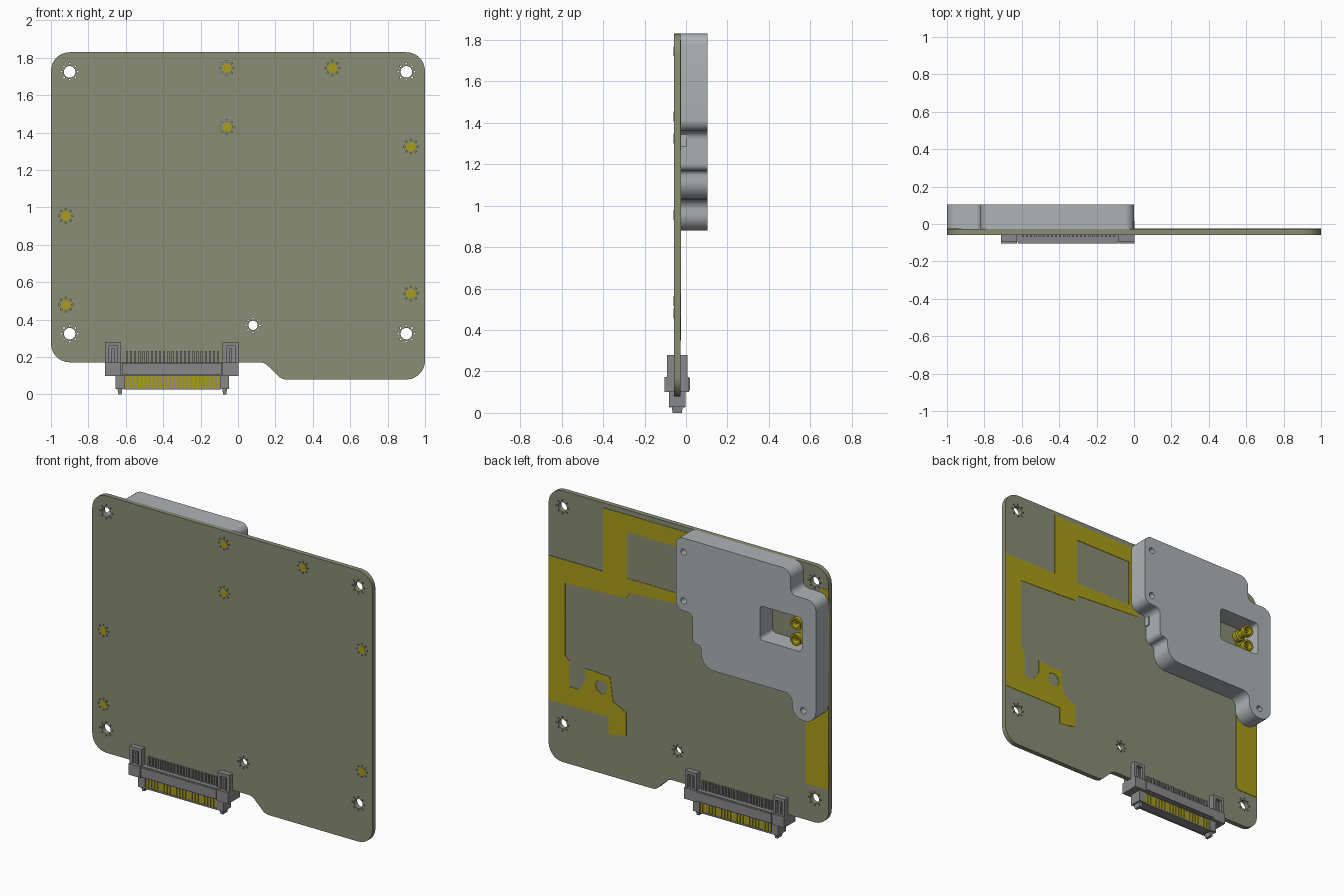
import bpy, bmesh, math
from mathutils import Vector, Matrix

cube = bpy.data.objects.get("Cube")
if cube:
    bpy.data.objects.remove(cube, do_unlink=True)


def material(name, r, g, b):
    m = bpy.data.materials.new(name)
    m.use_nodes = True
    m.diffuse_color = (r, g, b, 1)
    m.node_tree.nodes["Principled BSDF"].inputs["Base Color"].default_value = (r, g, b, 1)
    return m


OLIVE = material("olive board", .25, .27, .18)
GOLD = material("gold contact", .40, .34, .01)
METAL = material("light metal", .43, .45, .47)
PLASTIC = material("grey plastic", .25, .25, .26)

FRONT, BACK = -.058, -.027       # board faces
MID = (FRONT + BACK) / 2
COVER_Y = .104


def add(name, mesh, mat, smooth=False):
    ob = bpy.data.objects.new(name, mesh)
    bpy.context.collection.objects.link(ob)
    mesh.materials.clear()
    mesh.materials.append(mat)
    if smooth:
        bpy.ops.object.select_all(action='DESELECT')
        ob.select_set(True)
        bpy.context.view_layer.objects.active = ob
        bpy.ops.object.shade_smooth_by_angle(angle=math.radians(35))
    return ob


def rounded(corners, steps=7):
    """Round each (x, z, radius) corner of a closed outline."""
    out = []
    for i, (x, z, r) in enumerate(corners):
        p = Vector((x, z))
        a = Vector(corners[i - 1][:2]) - p
        b = Vector(corners[(i + 1) % len(corners)][:2]) - p
        if not r:
            out.append(p)
            continue
        half = a.angle(b) / 2
        cut = r / math.tan(half)
        centre = p + (a.normalized() + b.normalized()).normalized() * r / math.sin(half)
        start, end = p + a.normalized() * cut - centre, p + b.normalized() * cut - centre
        sweep = start.angle_signed(end)
        for k in range(steps + 1):
            out.append(centre + Matrix.Rotation(-sweep * k / steps, 2) @ start)
    return out


def circle(x, z, r, n=20):
    return [(x + r * math.cos(math.tau * k / n), z + r * math.sin(math.tau * k / n)) for k in range(n)]


def rect(x0, x1, z0, z1, r=0):
    return rounded([(x0, z0, r), (x1, z0, r), (x1, z1, r), (x0, z1, r)])


def plate(name, loops, y0, y1, mat, smooth=False):
    """Extrude outlines (with holes) drawn in x, z from y0 to y1."""
    cu = bpy.data.curves.new(name, 'CURVE')
    cu.dimensions, cu.fill_mode, cu.extrude = '2D', 'BOTH', (y1 - y0) / 2
    for loop in loops:
        sp = cu.splines.new('POLY')
        sp.points.add(len(loop) - 1)
        for pt, (x, z) in zip(sp.points, loop):
            pt.co = (x, z, 0, 1)
        sp.use_cyclic_u = True
    tmp = bpy.data.objects.new(name + "_outline", cu)
    bpy.context.collection.objects.link(tmp)
    dg = bpy.context.evaluated_depsgraph_get()
    mesh = bpy.data.meshes.new_from_object(tmp.evaluated_get(dg))
    bpy.data.objects.remove(tmp, do_unlink=True)
    mesh.transform(Matrix.Translation((0, (y0 + y1) / 2, 0)) @ Matrix.Rotation(math.pi / 2, 4, 'X'))
    return add(name, mesh, mat, smooth)


def boxes(name, spans, mat):
    """Join boxes given as (x0, x1, y0, y1, z0, z1)."""
    bm = bmesh.new()
    for x0, x1, y0, y1, z0, z1 in spans:
        m = Matrix.Translation(((x0 + x1) / 2, (y0 + y1) / 2, (z0 + z1) / 2))
        bmesh.ops.create_cube(bm, size=1, matrix=m @ Matrix.Diagonal((x1 - x0, y1 - y0, z1 - z0, 1)))
    mesh = bpy.data.meshes.new(name)
    bm.to_mesh(mesh)
    return add(name, mesh, mat)


def both_sides(spans):
    """Repeat boxes mirrored through the middle of the board."""
    return spans + [(a, b, 2 * MID - d, 2 * MID - c, e, f) for a, b, c, d, e, f in spans]


# Circuit board with mounting holes and rings of vias
holes = [(-.9, 1.725, .031), (.9, 1.725, .031), (-.9, .325, .031), (.9, .325, .031), (.08, .37, .025)]
pads = [(-.06, 1.745), (.505, 1.745), (-.06, 1.43), (.925, 1.325), (-.92, .955), (.925, .54), (-.92, .48)]
loops = [rounded([(-1, .172, .1), (.14, .172, .06), (.235, .08, .06), (1, .08, .1),
                  (1, 1.83, .1), (-1, 1.83, .1)])]
for x, z, r in holes:
    loops.append(circle(x, z, r))
for x, z, r in holes + [(x, z, .024) for x, z in pads]:
    loops += [circle(*c, .005, 6) for c in circle(x, z, r + .012, 8)]
plate("circuit_board", loops, FRONT, BACK, OLIVE, True)

# Gold pads on the front
for i, (x, z) in enumerate(pads):
    plate(f"front_pad_{i + 1}", [circle(x, z, .024)], FRONT - .002, FRONT + .002, GOLD)

# Copper areas on the back
main = [(1, .46), (1, 1.39), (.61, 1.39), (.61, 1.8), (-.05, 1.8), (-.05, 1.33), (.42, 1.30),
        (.445, 1.26), (.88, 1.24), (.88, .77), (.85, .75), (.85, .58), (.78, .58), (.735, .65),
        (.735, .73), (.56, .72), (.54, .57), (.445, .52), (.445, .37), (.57, .35), (.57, .46)]
plate("back_copper_main", [main, rect(.02, .435, 1.39, 1.69), circle(.62, .64, .045, 8)],
      BACK - .001, BACK + .003, GOLD)
plate("back_copper_strip", [rounded([(-1, .41, 0), (-.835, .41, .02), (-.835, 1.6, 0),
                                     (-.96, 1.7, 0), (-1, 1.7, 0)])], BACK - .001, BACK + .003, GOLD)

# Machined cover with window and screw holes
cover = rounded([(0, 1.83, .05), (0, 1.36, .055), (-.12, 1.36, .04), (-.12, 1.17, .03),
                 (-.18, 1.17, .025), (-.18, 1.03, .09), (-.83, 1.03, .05), (-.83, .88, .08),
                 (-1, .88, .08), (-1, 1.67, .06), (-.82, 1.67, .04), (-.82, 1.83, .06)])
screws = [circle(x, z, .02) for x, z in [(-.055, 1.74), (-.055, 1.425), (-.91, .945)]]
plate("cover", [cover, rect(-.9, -.6, 1.32, 1.54, .025)] + screws, BACK, COVER_Y, METAL, True)
boxes("cover_side_tab", [(-.16, -.112, BACK, .006, 1.285, 1.35)], METAL)


# Pair of hollow coaxial sockets in the window
def lathe(name, profile, x, z, mat, n=20):
    bm = bmesh.new()
    rings = [[bm.verts.new((px, y, pz)) for px, pz in circle(x, z, r, n)] for r, y in profile]
    for a, b in zip(rings, rings[1:]):
        for k in range(n):
            bm.faces.new((a[k], a[(k + 1) % n], b[(k + 1) % n], b[k]))
    bm.faces.new(rings[-1])
    bmesh.ops.recalc_face_normals(bm, faces=bm.faces)
    mesh = bpy.data.meshes.new(name)
    bm.to_mesh(mesh)
    return add(name, mesh, mat, True)


socket = [(.036, BACK), (.036, .005), (.024, .01), (.024, .045), (.038, .055), (.038, .085),
          (.026, .085), (.022, .03), (.008, .03), (.008, .07)]
for tag, z in (("upper", 1.48), ("lower", 1.375)):
    lathe(tag + "_coax_socket", socket, -.84, z, GOLD)

# Edge connector: body, contact tongue and guide pegs
LEFT, RIGHT = -.71, .003
boxes("connector_body", [(LEFT, RIGHT, MID - .05, MID + .05, .1, .172)]
      + both_sides([(-.62, -.085, MID - .062, MID - .045, .108, .168)]), PLASTIC)
boxes("connector_flanges", [(LEFT, LEFT + .085, MID - .062, MID + .058, .1, .172),
                            (RIGHT - .085, RIGHT, MID - .062, MID + .058, .1, .172)], PLASTIC)
boxes("connector_tongue", [(-.61, -.09, MID - .03, MID + .03, .03, .1)]
      + both_sides([(-.61, -.09, MID - .037, MID - .028, .026, .036)]), PLASTIC)
for tag, x0, x1 in (("right", -.655, -.607), ("left", -.095, -.047)):
    peg = boxes(tag + "_guide_peg", [(x0, x1, MID - .037, MID + .037, 0, .1)], PLASTIC)
    for v in peg.data.vertices:           # tapered tip
        if v.co.z < .01:
            v.co.x = (x0 + x1) / 2 + (v.co.x - (x0 + x1) / 2) * .35
            v.co.y = MID + (v.co.y - MID) * .6
    cuff = boxes(tag + "_peg_cuff", [(x0, x1, MID - .04, MID + .04, .028, .1)], PLASTIC)

# Slotted clips gripping both faces of the board
for tag, x0 in (("right", LEFT), ("left", RIGHT - .085)):
    x1 = x0 + .085
    boxes(tag + "_board_clip", both_sides([
        (x0, x0 + .02, MID - .05, FRONT, .172, .28), (x1 - .02, x1, MID - .05, FRONT, .172, .28),
        (x0, x1, MID - .05, FRONT, .26, .28), (x0, x1, MID - .03, FRONT, .172, .28),
        (x0 + .035, x1 - .035, MID - .045, FRONT, .172, .245)]), PLASTIC)

# Repeated contacts and solder tails
count, pitch = 23, .0222
xs = [-.594 + pitch * i for i in range(count)]
boxes("gold_contacts", both_sides([(x - .008, x + .008, MID - .034, MID - .028, .036, .1)
                                   for x in xs]), GOLD)
boxes("solder_tails", both_sides([(x - .005, x + .005, MID - .026, FRONT, .172, .232)
                                  for x in xs]), PLASTIC)
